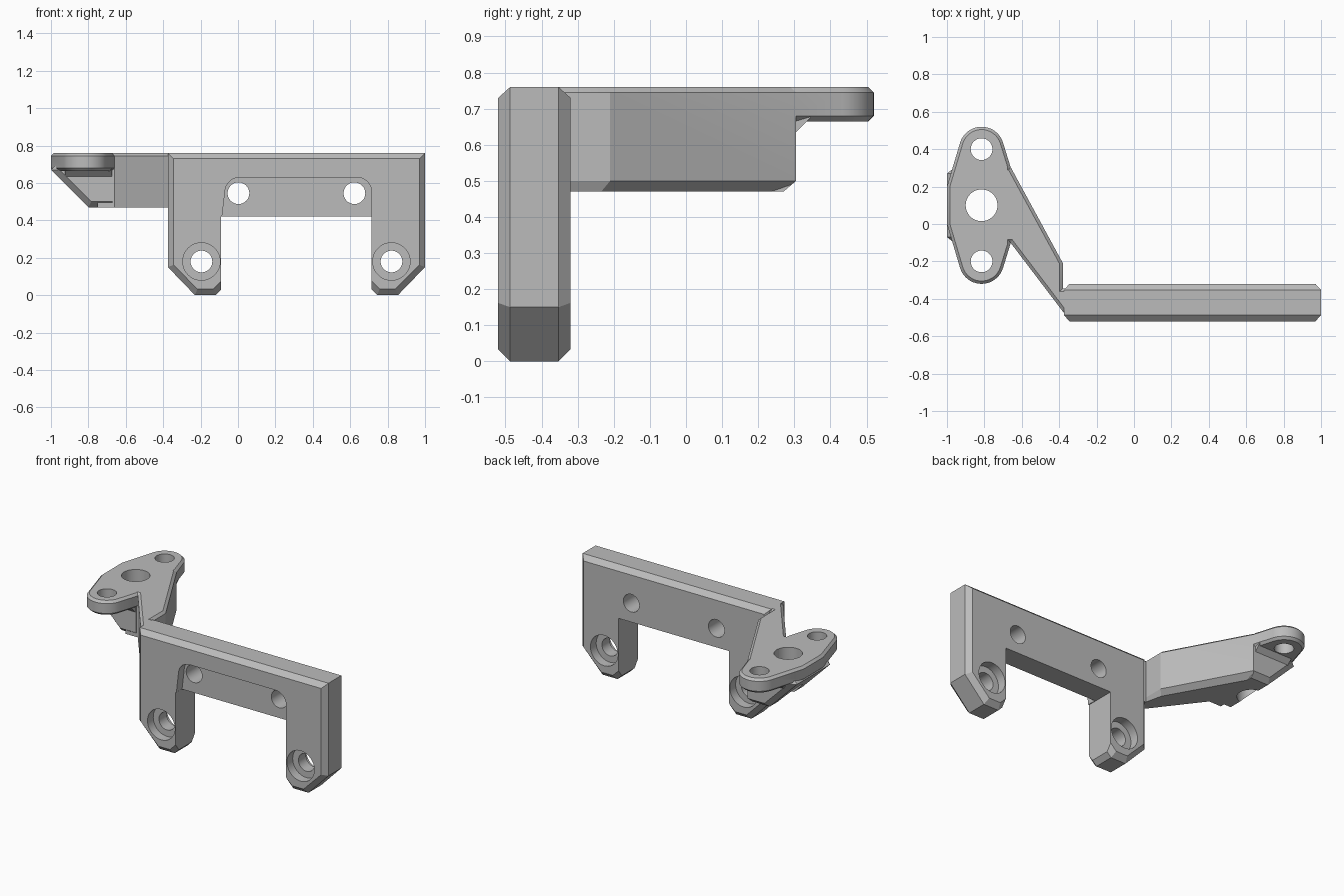
import bpy, bmesh, math
from mathutils import Vector

if "Cube" in bpy.data.objects:
    bpy.data.objects.remove(bpy.data.objects["Cube"])

grey = bpy.data.materials.new("plain_grey")
grey.use_nodes = True
COLOR = (0.5, 0.5, 0.5, 1)
grey.diffuse_color = COLOR
grey.node_tree.nodes["Principled BSDF"].inputs["Base Color"].default_value = COLOR


def loft(name, rings):
    """Closed solid through equal-length rings of points."""
    bm = bmesh.new()
    loops = [[bm.verts.new(p) for p in ring] for ring in rings]
    n = len(loops[0])
    for a, b in zip(loops, loops[1:]):
        for i in range(n):
            j = (i + 1) % n
            bm.faces.new((a[i], a[j], b[j], b[i]))
    bm.faces.new(loops[0])
    bm.faces.new(loops[-1])
    bmesh.ops.recalc_face_normals(bm, faces=bm.faces)
    mesh = bpy.data.meshes.new(name)
    bm.to_mesh(mesh)
    bm.free()
    mesh.materials.append(grey)
    obj = bpy.data.objects.new(name, mesh)
    bpy.context.collection.objects.link(obj)
    return obj


def flat(points, z):
    return [(x, y, z) for x, y in points]


def upright(points, y):
    return [(x, y, z) for x, z in points]


def inset(points, d):
    """Mitred inset of a counter-clockwise outline."""
    result = []
    for i, p in enumerate(points):
        p = Vector(p)
        a = (p - Vector(points[i - 1])).normalized()
        b = (Vector(points[(i + 1) % len(points)]) - p).normalized()
        na, nb = Vector((-a.y, a.x)), Vector((-b.y, b.x))
        result.append(tuple(p + (na + nb) * d / (1 + na.dot(nb))))
    return result


def arc(cx, cy, r, start, end, steps):
    angles = [math.radians(start + (end - start) * i / steps) for i in range(steps + 1)]
    return [(cx + r * math.cos(a), cy + r * math.sin(a)) for a in angles]


def circle(cx, cy, r):
    return arc(cx, cy, r, 0, 352.5, 47)


def combine(target, tool, operation):
    mod = target.modifiers.new("join", "BOOLEAN")
    mod.operation, mod.solver, mod.object = operation, "EXACT", tool
    bpy.context.view_layer.objects.active = target
    bpy.ops.object.modifier_apply(modifier=mod.name)
    bpy.data.objects.remove(tool)


# Two-legged plate with chamfered outer edges
MID = 0.3125


def mirrored(half):
    return half + [(2 * MID - x, z) for x, z in reversed(half)]


FRONT, BACK, BEVEL = -0.52, -0.32, 0.033
outer = mirrored([(-0.375, 0.76), (-0.375, 0.15), (-0.23, 0), (-0.12, 0), (-0.09, 0.03), (-0.09, 0.42)])
inner = mirrored([(-0.345, 0.73), (-0.345, 0.162), (-0.217, 0.033), (-0.132, 0.033), (-0.09, 0.075), (-0.09, 0.42)])
bracket = loft("mounting_bracket", [upright(inner, FRONT), upright(outer, FRONT + BEVEL),
                                    upright(outer, BACK - BEVEL), upright(inner, BACK)])

# Diagonal arm with chamfered top and lower rear edge
arm = [(-0.75, -0.1), (-0.66, -0.1), (-0.366, -0.487), (-0.32, -0.487), (-0.32, -0.345),
       (-0.38, -0.345), (-0.38, -0.21), (-0.66, 0.305), (-0.75, 0.305)]
arm_low = arm[:6] + [(-0.405, -0.235), (-0.69, 0.27), (-0.75, 0.27)]
arm_body = loft("arm", [flat(arm_low, 0.47), flat(arm, 0.5), flat(arm, 0.745), flat(inset(arm, 0.017), 0.76)])

# Sloped block under the flange
block = [(-1, 0.67), (-0.8, 0.47), (-0.67, 0.47), (-0.67, 0.7), (-0.97, 0.7)]
block_end = [(-0.955, 0.67), (-0.785, 0.5), (-0.67, 0.5), (-0.67, 0.7), (-0.955, 0.7)]
support = loft("support_block", [upright(block_end, -0.105), upright(block, -0.07),
                                 upright(block, 0.27), upright(block_end, 0.305)])


def band(grow):
    return [(-0.925, -0.105 - grow), (-0.675, -0.105 - grow), (-0.675, 0.305 + grow), (-0.925, 0.305 + grow)]


flare = loft("support_flare", [flat(band(0), 0.635), flat(band(0.04), 0.675), flat(band(0.04), 0.7)])

# Three-hole flange
HX, HY, REACH = -0.815, 0.1, 0.3
outline = (arc(HX, HY + REACH, 0.12, 17, 163, 20) + [(-1, HY + 0.1), (-1, HY - 0.1)]
           + arc(HX, HY - REACH, 0.12, 197, 343, 20) + [(-0.66, HY - 0.205), (-0.66, HY + 0.205)])
small = inset(outline, 0.015)
flange = loft("flange", [flat(small, 0.665), flat(outline, 0.68), flat(outline, 0.745), flat(small, 0.76)])

for part in (arm_body, support, flare, flange):
    combine(bracket, part, "UNION")

# Shallow front recess with rounded upper corners
recess = [(-0.09, 0.38), (2 * MID + 0.09, 0.38)]
recess += arc(2 * MID + 0.01, 0.55, 0.08, 0, 90, 10) + arc(0.01, 0.55, 0.08, 90, 180, 10)
cutters = [loft("recess_cutter", [upright(recess, FRONT - 0.1), upright(recess, FRONT + 0.06)])]

# Bolt holes through the plate, counterbored on the legs
for side in (-1, 1):
    bridge_x, leg_x = MID + side * 0.31, MID + side * 0.508
    for x, z, r, y0, y1 in ((bridge_x, 0.545, 0.058, -0.6, -0.25), (leg_x, 0.18, 0.058, -0.6, -0.25),
                            (leg_x, 0.18, 0.1, -0.6, FRONT + 0.06), (leg_x, 0.18, 0.1, BACK - 0.06, -0.25)):
        hole = circle(x, z, r)
        cutters.append(loft("bolt_cutter", [upright(hole, y0), upright(hole, y1)]))

# Vertical holes through the flange
for y, r in ((HY - REACH, 0.058), (HY, 0.085), (HY + REACH, 0.058)):
    hole = circle(HX, y, r)
    cutters.append(loft("flange_cutter", [flat(hole, 0.3), flat(hole, 0.9)]))

for cutter in cutters:
    combine(bracket, cutter, "DIFFERENCE")

# Smooth the round walls, keep chamfers crisp
bpy.ops.object.select_all(action="DESELECT")
bracket.select_set(True)
bpy.context.view_layer.objects.active = bracket
bpy.ops.object.shade_smooth_by_angle(angle=math.radians(20))
